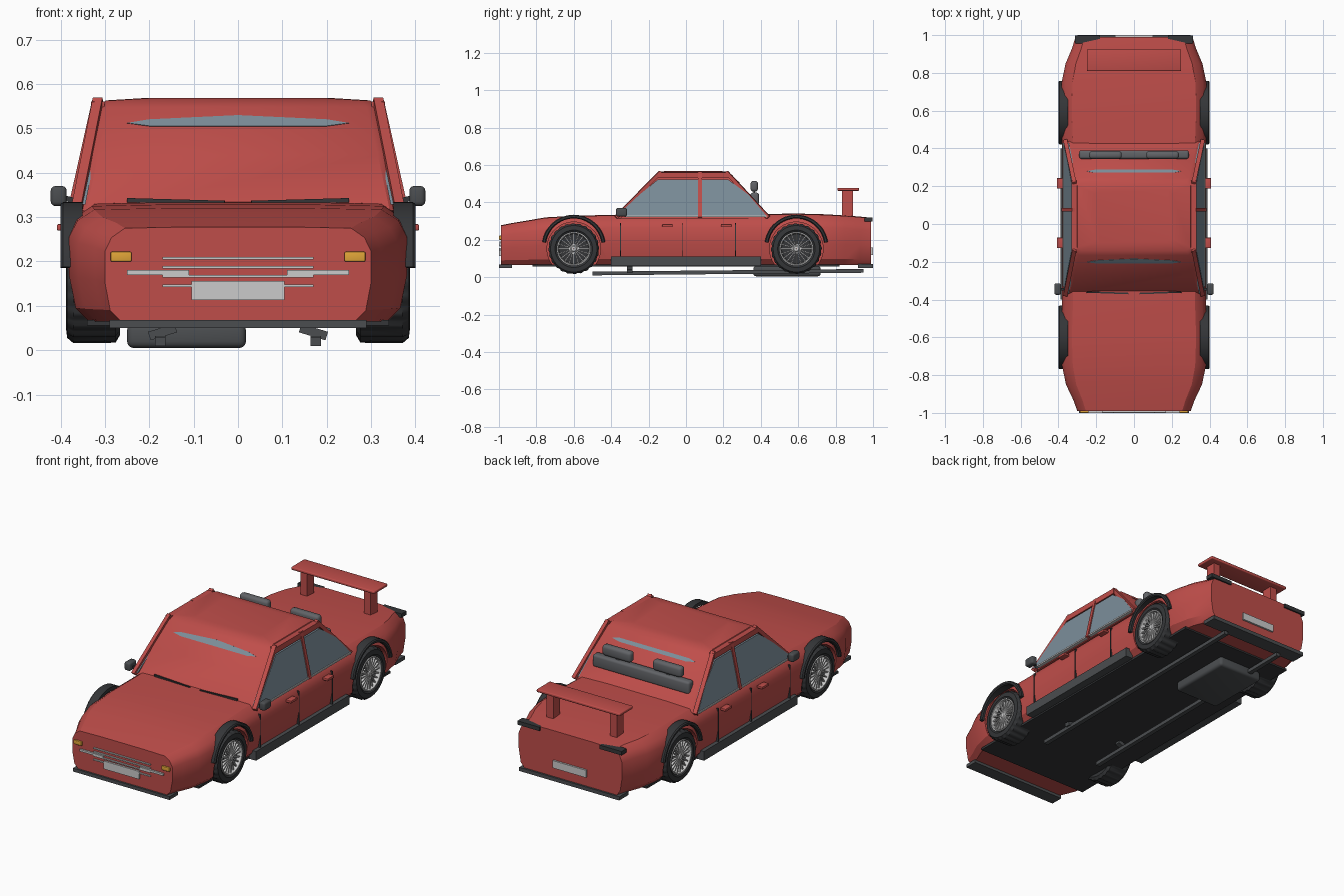
import bpy, bmesh
from math import sin, cos, pi, radians
from mathutils import Vector, Matrix

if "Cube" in bpy.data.objects:
    bpy.data.objects.remove(bpy.data.objects["Cube"])

def mat(name, r, g, b):
    m = bpy.data.materials.new(name)
    m.diffuse_color = (r, g, b, 1)
    m.use_nodes = True
    m.node_tree.nodes["Principled BSDF"].inputs["Base Color"].default_value = m.diffuse_color
    return m

RED = mat("red_paint", .52, .075, .068)
DARK = mat("dark_rubber", .035, .037, .04)
TRIM = mat("dark_trim", .07, .075, .08)
GLASS = mat("glass", .2, .27, .32)
SILVER = mat("silver", .6, .6, .63)
AMBER = mat("amber", .75, .38, .04)
SEAT = mat("seat_grey", .12, .125, .135)

def finish(name, bm, m, angle=30):
    bmesh.ops.recalc_face_normals(bm, faces=bm.faces)
    me = bpy.data.meshes.new(name)
    bm.to_mesh(me)
    bm.free()
    ob = bpy.data.objects.new(name, me)
    bpy.context.collection.objects.link(ob)
    if m:
        me.materials.append(m)
    if angle:
        smooth(ob, angle)
    return ob

def smooth(ob, angle):
    bpy.ops.object.select_all(action='DESELECT')
    ob.select_set(True)
    bpy.context.view_layer.objects.active = ob
    bpy.ops.object.shade_smooth_by_angle(angle=radians(angle))

def box(name, lo, hi, m, bevel=0):
    bm = bmesh.new()
    lo, hi = Vector(lo), Vector(hi)
    bmesh.ops.create_cube(bm, size=1, matrix=Matrix.Translation((lo + hi) / 2) @ Matrix.Diagonal((*(hi - lo), 1)))
    if bevel:
        bmesh.ops.bevel(bm, geom=bm.edges[:], offset=bevel, segments=3, profile=.5, affect='EDGES')
    return finish(name, bm, m, 40 if bevel else 0)

def mbox(name, lo, hi, m, bevel=0):
    """box plus its mirror image across x = 0"""
    box(name + "_right", lo, hi, m, bevel)
    box(name + "_left", (-hi[0], lo[1], lo[2]), (-lo[0], hi[1], hi[2]), m, bevel)

def bar(name, p, q, a, b, m):
    """rectangular bar from p to q"""
    p, q = Vector(p), Vector(q)
    d = q - p
    bm = bmesh.new()
    bmesh.ops.create_cube(bm, size=1, matrix=Matrix.Translation((p + q) / 2) @
                          d.to_track_quat('Z', 'Y').to_matrix().to_4x4() @ Matrix.Diagonal((a, b, d.length, 1)))
    return finish(name, bm, m, 0)

def loft(name, rings, m, angle=30, closed=False):
    """skin equal-length rings; cap the ends, or join last to first"""
    bm = bmesh.new()
    rs = [[bm.verts.new(p) for p in r] for r in rings]
    n = len(rs[0])
    for a, b in zip(rs, rs[1:] + (rs[:1] if closed else [])):
        for i in range(n):
            bm.faces.new((a[i], a[(i + 1) % n], b[(i + 1) % n], b[i]))
    if not closed:
        bm.faces.new(rs[0])
        bm.faces.new(rs[-1])
    return finish(name, bm, m, angle)

# Main body: one section profile lofted along y
HALF = [(.88, 0), (.96, .12), (1, .42), (1, .75), (.95, .9), (.85, 1), (.45, 1.012)]
SECT = [(-.99, .3, .275), (-.93, .322, .287), (-.85, .36, .3), (-.75, .381, .317), (-.6, .387, .325),
        (-.42, .38, .33), (.42, .38, .335), (.6, .387, .337), (.75, .383, .333), (.85, .362, .327),
        (.93, .328, .321), (.99, .31, .315)]
rings = []
for y, w, top in SECT:
    r = [(fx * w, y, .065 + fz * (top - .065)) for fx, fz in HALF]
    rings.append(r + [(-x, yy, z) for x, yy, z in reversed(r)])
body = loft("body", rings, RED, 0)

# Wheel arches cut out of the body
WY, WZ = (-.6, .59), .152
for s in (-1, 1):
    for y in WY:
        bm = bmesh.new()
        bmesh.ops.create_cone(bm, cap_ends=True, segments=48, radius1=.143, radius2=.143, depth=.26,
                              matrix=Matrix.Translation((s * .38, y, WZ)) @ Matrix.Rotation(pi / 2, 4, 'Y'))
        cut = finish("arch_cutter", bm, None, 0)
        cut.hide_render = True
        md = body.modifiers.new("arch", 'BOOLEAN')
        md.operation, md.object, md.solver = 'DIFFERENCE', cut, 'EXACT'
        bpy.context.view_layer.objects.active = body
        bpy.ops.object.modifier_apply(modifier=md.name)
        bpy.data.objects.remove(cut)
smooth(body, 30)

# Cabin: rounded rectangles lofted upwards
def rrect(w, y0, y1, z, c):
    pts = [(w - c, y0), (w, y0 + c), (w, y1 - c), (w - c, y1), (-w + c, y1), (-w, y1 - c), (-w, y0 + c), (-w + c, y0)]
    return [(x, y, z) for x, y in pts]
loft("cabin", [rrect(.362, -.37, .445, .315, .02), rrect(.335, -.27, .345, .44, .02), rrect(.31, -.165, .245, .548, .02),
               rrect(.298, -.14, .22, .563, .02), rrect(.2, -.1, .18, .569, .02)], RED, 35)

# Side windows, pillars and trim
for s, n in ((1, "right"), (-1, "left")):
    out = [(.374, -.37, .328), (.352, -.25, .44), (.332, -.15, .523), (.332, .225, .523), (.352, .335, .44), (.374, .43, .328)]
    loft("side_window_" + n, [[(s * x, y, z) for x, y, z in out], [(s * (x - .03), y, z) for x, y, z in out]], GLASS, 0)
    bar("front_pillar_" + n, (s * .363, -.375, .32), (s * .315, -.135, .562), .022, .02, RED)
    bar("middle_pillar_" + n, (s * .374, .075, .32), (s * .32, .075, .562), .02, .018, RED)
    bar("rear_pillar_" + n, (s * .363, .44, .32), (s * .315, .215, .562), .022, .02, RED)
    bar("roof_rail_" + n, (s * .316, -.15, .545), (s * .316, .23, .545), .03, .03, RED)
    bar("mirror_stalk_" + n, (s * .36, -.345, .335), (s * .4, -.345, .345), .012, .012, DARK)
    bar("wiper_" + n, (s * .03, -.368, .332), (s * .25, -.36, .338), .008, .01, DARK)
    bar("exhaust_pipe_" + n, (s * .175, -.5, .02), (s * .175, .95, .034), .024, .02, TRIM)
    bar("pipe_bracket_" + n, (s * .14, -.3, .05), (s * .2, -.3, .032), .03, .02, TRIM)

# Glass strips on windscreen and rear window
for n, y0, y1 in (("windscreen_strip", -.212, -.184), ("rear_window_strip", .292, .258)):
    o = [(-.25, .35), (-.2, .1), (.2, .1), (.25, .35), (.2, .65), (0, 1), (-.2, .65)]
    ring = [(x, y0 + (y1 - y0) * t, .503 + .027 * t) for x, t in o]
    loft(n, [ring, [(x, y * .9, z - .01) for x, y, z in ring]], GLASS, 0)

# Door details
mbox("window_trim", (.36, -.33, .322), (.379, .43, .33), SILVER)
for y in (-.35, -.02, .265):
    mbox("door_seam", (.355, y - .002, .11), (.3815, y + .002, .29), DARK)
for y in (-.1, .215):
    mbox("door_handle", (.375, y - .028, .27), (.408, y + .028, .284), RED, .003)
mbox("sill", (.345, -.4, .06), (.388, .4, .11), TRIM)
mbox("mirror", (.386, -.375, .325), (.422, -.315, .37), TRIM, .01)

# Front end
box("front_lip", (-.29, -1, .05), (.29, -.93, .068), TRIM)
for z in (.145, .167, .187, .207):
    box("grille_bar", (-.17, -.998, z - .003), (.17, -.985, z + .003), SILVER)
mbox("headlamp_bar", (.11, -1, .17), (.25, -.985, .181), SILVER)
mbox("indicator", (.24, -1, .2), (.287, -.98, .222), AMBER, .003)
box("front_plate", (-.105, -1, .113), (.105, -.985, .156), SILVER)

# Rear end and wing
box("rear_lip", (-.3, .92, .05), (.3, 1, .07), TRIM)
box("rear_plate", (-.1, .985, .12), (.1, 1, .16), SILVER)
mbox("tail_lamp", (.18, .955, .297), (.312, .998, .318), DARK)
mbox("wing_post", (.17, .835, .32), (.21, .893, .465), RED)
box("wing_blade", (-.25, .81, .462), (.25, .925, .478), RED, .005)

# Rear seat showing through the rear window
box("rear_seat", (-.29, .345, .385), (.29, .39, .452), SEAT, .012)
mbox("headrest", (.065, .345, .458), (.238, .385, .515), SEAT, .015)
mbox("headrest_post", (.14, .36, .44), (.16, .37, .47), SEAT)

# Underside
box("floor_pan", (-.34, -.82, .056), (.34, .82, .068), DARK)
box("muffler", (-.25, .36, .005), (.018, .72, .06), TRIM, .015)

# Wheels and arch flares
def lathe(name, prof, s, y, m, seg=48, tread=0, angle=35):
    rings = []
    for i in range(seg):
        a = 2 * pi * i / seg
        k = tread * ((i // 2) % 2)
        rings.append([(s * (.326 + x), y + (r - (k if r > .13 else 0)) * cos(a),
                       WZ + (r - (k if r > .13 else 0)) * sin(a)) for r, x in prof])
    return loft(name, rings, m, angle, True)

TIRE = [(.087, -.055), (.118, -.06), (.135, -.05), (.136, .045), (.124, .059), (.1, .062), (.087, .052)]
RIM = [(.09, .04), (.09, .06), (.084, .06), (.079, .035)]
HUB = [(.001, .02), (.02, .02), (.02, .05), (.013, .057), (.001, .057)]
DISC = [(.001, .005), (.088, .005), (.088, .015), (.001, .015)]
for s, sn in ((1, "right"), (-1, "left")):
    for y, yn in zip(WY, ("front", "rear")):
        tag = yn + "_" + sn
        lathe("tire_" + tag, TIRE, s, y, DARK, 96, .004)
        lathe("rim_" + tag, RIM, s, y, SILVER)
        lathe("hub_" + tag, HUB, s, y, SILVER, 24)
        lathe("brake_disc_" + tag, DISC, s, y, DARK, 32)
        bm = bmesh.new()
        for i in range(20):
            R = Matrix.Translation((s * .372, y, WZ)) @ Matrix.Rotation(2 * pi * i / 20, 4, 'X')
            bmesh.ops.create_cube(bm, size=1, matrix=R @ Matrix.Translation((0, 0, .049)) @ Matrix.Diagonal((.012, .006, .07, 1)))
        finish("spokes_" + tag, bm, SILVER, 0)
        arc = []
        for i in range(25):
            a = radians(8 + 164 * i / 24)
            arc.append([(s * x, y + r * cos(a), .164 + r * sin(a))
                        for r, x in ((.15, .35), (.17, .35), (.17, .394), (.165, .4), (.155, .4), (.15, .394))])
        loft("arch_flare_" + tag, arc, DARK, 35)
